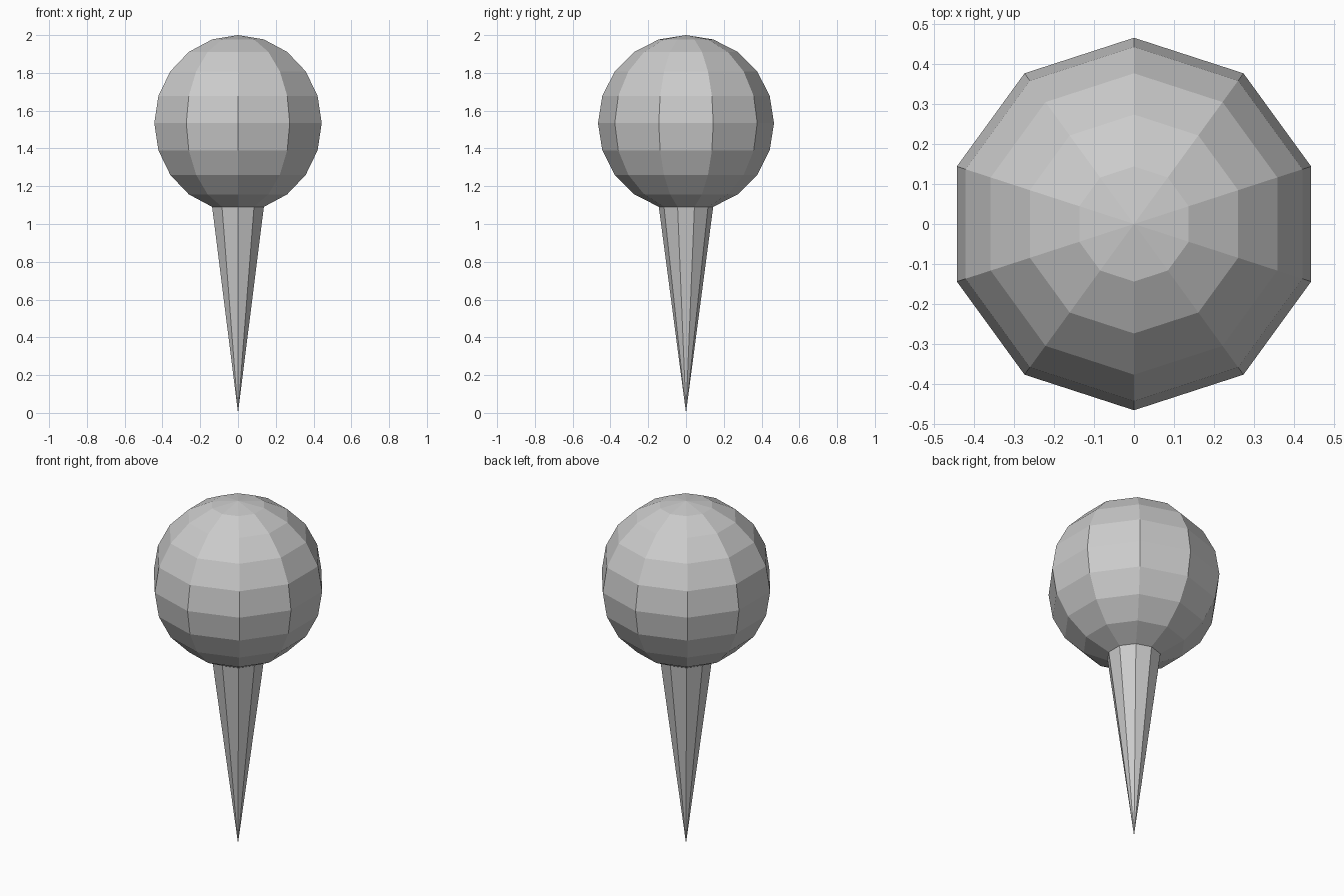
import bpy, bmesh

if "Cube" in bpy.data.objects:
    bpy.data.objects.remove(bpy.data.objects["Cube"])

R = 0.466  # head radius

# Faceted ball whose bottom pole is drawn down into a spike
bm = bmesh.new()
bmesh.ops.create_uvsphere(bm, u_segments=10, v_segments=10, radius=R)
for v in bm.verts:
    v.co.z += 2.0 - R
min(bm.verts, key=lambda v: v.co.z).co = (0, 0, 0)
bmesh.ops.recalc_face_normals(bm, faces=bm.faces[:])

mesh = bpy.data.meshes.new("ball_head_spike")
bm.to_mesh(mesh)
bm.free()
obj = bpy.data.objects.new("ball_head_spike", mesh)
bpy.context.collection.objects.link(obj)
